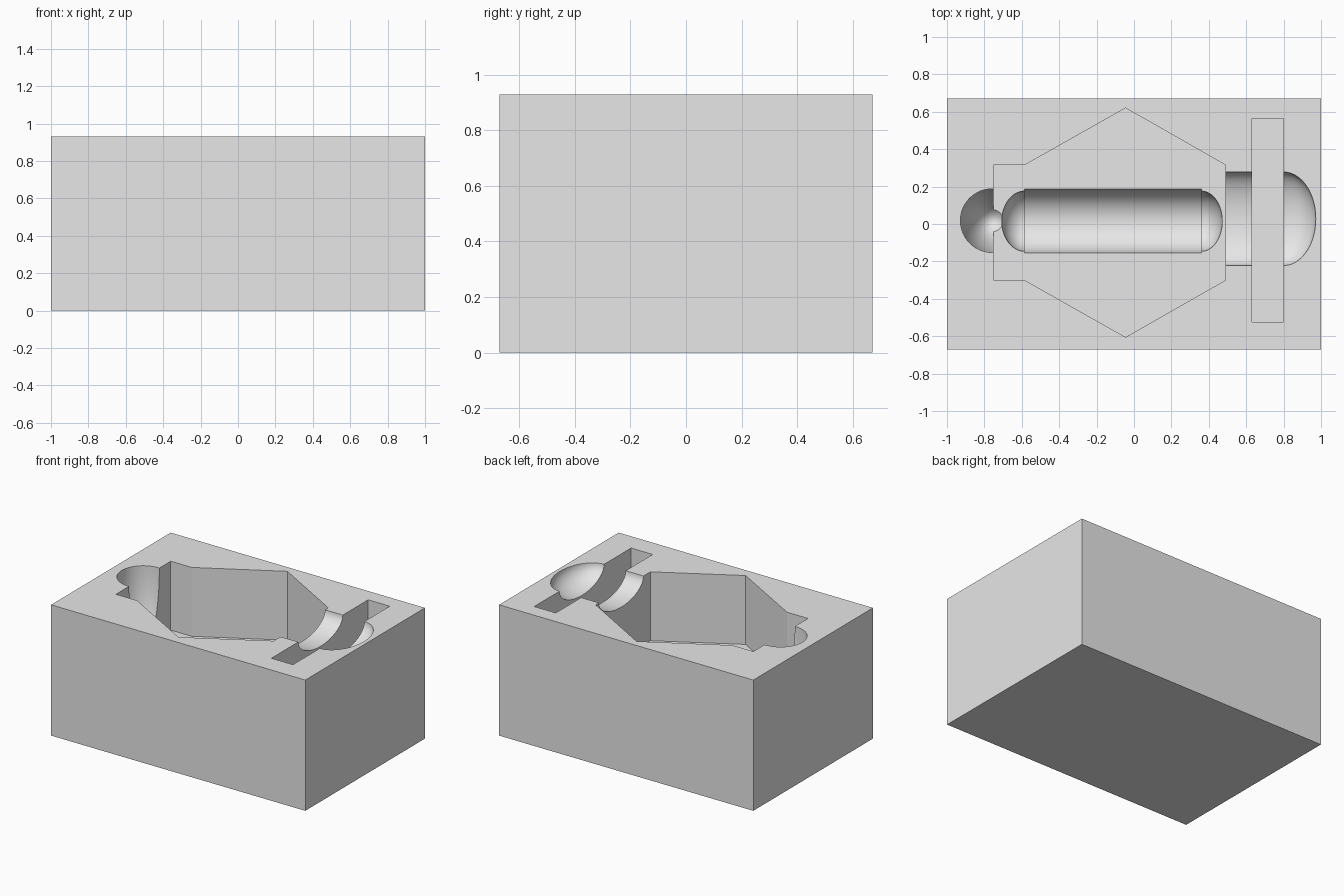
import bpy, bmesh, math
from mathutils import Matrix, Vector

if "Cube" in bpy.data.objects:
    bpy.data.objects.remove(bpy.data.objects["Cube"])

TOP = 0.93          # upper face of the block
POCKET = 0.49       # depth of the six-sided pocket
FLOOR = TOP - POCKET

grey = bpy.data.materials.new("plain grey")
grey.use_nodes = True
grey.diffuse_color = (0.8, 0.8, 0.8, 1)
grey.node_tree.nodes["Principled BSDF"].inputs["Base Color"].default_value = (0.8, 0.8, 0.8, 1)


def finish(name, bm):
    bmesh.ops.recalc_face_normals(bm, faces=bm.faces)
    mesh = bpy.data.meshes.new(name)
    bm.to_mesh(mesh)
    bm.free()
    mesh.materials.append(grey)
    obj = bpy.data.objects.new(name, mesh)
    bpy.context.collection.objects.link(obj)
    return obj


def prism(name, outline, low, high):
    bm = bmesh.new()
    face = bm.faces.new([bm.verts.new((x, y, low)) for x, y in outline])
    ext = bmesh.ops.extrude_face_region(bm, geom=[face])
    verts = [v for v in ext["geom"] if isinstance(v, bmesh.types.BMVert)]
    bmesh.ops.translate(bm, verts=verts, vec=(0, 0, high - low))
    return finish(name, bm)


def rectangle(x0, x1, y0, y1):
    return [(x0, y0), (x1, y0), (x1, y1), (x0, y1)]


def ellipsoid(name, centre, radii):
    bm = bmesh.new()
    bmesh.ops.create_uvsphere(bm, u_segments=64, v_segments=32, radius=1)
    bm.transform(Matrix.Translation(centre) @ Matrix.Diagonal((*radii, 1)))
    return finish(name, bm)


def rod(name, x0, x1, y, z, ry, rz):
    """Elliptical rod lying along x."""
    bm = bmesh.new()
    bmesh.ops.create_cone(bm, cap_ends=True, segments=64, radius1=1, radius2=1, depth=1)
    bm.transform(Matrix.Translation(((x0 + x1) / 2, y, z))
                 @ Matrix.Diagonal((x1 - x0, ry, rz, 1))
                 @ Matrix.Rotation(math.pi / 2, 4, "Y"))
    return finish(name, bm)


# Solid block
block = prism("mould_block", rectangle(-1, 1, -0.672, 0.672), 0, TOP)

# Cavities, in cutting order
hexagon = [(-0.75, 0.315), (-0.75, -0.3), (-0.585, -0.3), (-0.045, -0.605),
           (0.49, -0.3), (0.49, 0.315), (-0.045, 0.62), (-0.585, 0.315)]
cutters = [
    prism("pocket_cutter", hexagon, FLOOR, TOP + 0.1),
    prism("slot_cutter", rectangle(0.63, 0.8, -0.525, 0.563), TOP - 0.4, TOP + 0.1),
    rod("neck_cutter", 0.42, 0.72, 0.028, TOP, 0.25, 0.126),
    ellipsoid("dome_cutter", Vector((0.8, 0.028, TOP)), (0.172, 0.25, 0.126)),
    ellipsoid("pit_cutter", Vector((-0.758, 0.018, TOP)), (0.17, 0.17, POCKET + 0.033)),
    rod("trough_cutter", -0.585, 0.36, 0.016, FLOOR, 0.17, 0.17),
    ellipsoid("trough_left_end_cutter", Vector((-0.585, 0.015, FLOOR)), (0.122, 0.161, 0.161)),
    ellipsoid("trough_right_end_cutter", Vector((0.36, 0.015, FLOOR)), (0.112, 0.161, 0.161)),
]

bpy.ops.object.select_all(action="DESELECT")
bpy.context.view_layer.objects.active = block
block.select_set(True)
for cutter in cutters:
    cutter.hide_render = True
    mod = block.modifiers.new(cutter.name, "BOOLEAN")
    mod.operation = "DIFFERENCE"
    mod.solver = "EXACT"
    mod.object = cutter
    bpy.ops.object.modifier_apply(modifier=mod.name)
for cutter in cutters:
    bpy.data.objects.remove(cutter)

# Smooth the round hollows, keep the straight edges crisp
bpy.ops.object.shade_smooth_by_angle(angle=math.radians(25))
